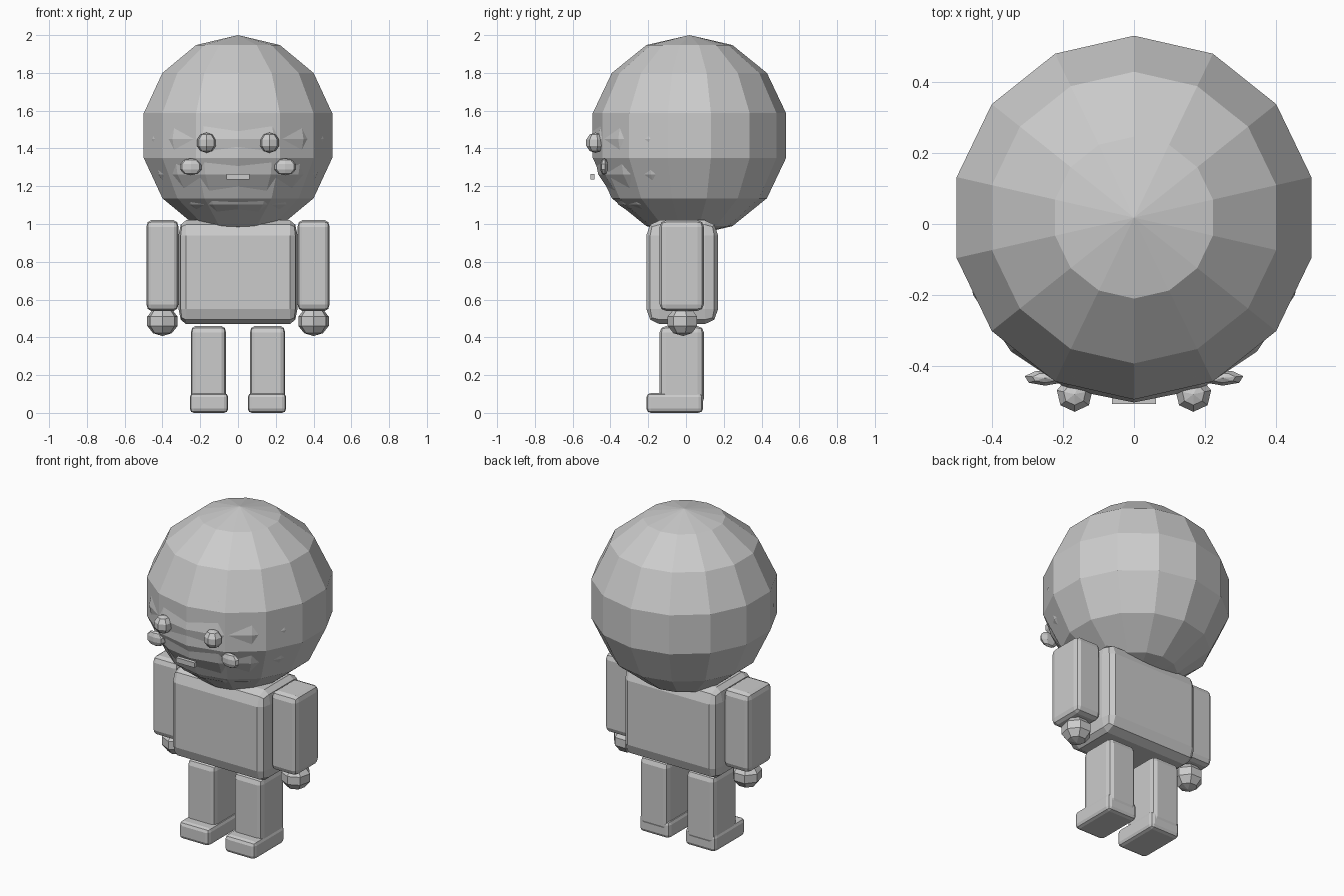
import bpy, bmesh, math
from mathutils import Vector

old = bpy.data.objects.get("Cube")
if old:
    bpy.data.objects.remove(old, do_unlink=True)

GREY = (0.6, 0.6, 0.6, 1.0)
mat = bpy.data.materials.new("plain_grey")
mat.use_nodes = True
mat.diffuse_color = GREY
mat.node_tree.nodes["Principled BSDF"].inputs["Base Color"].default_value = GREY


def finish(name, bm, center):
    """Turn a bmesh into a flat-shaded object."""
    bmesh.ops.recalc_face_normals(bm, faces=bm.faces)
    mesh = bpy.data.meshes.new(name)
    bm.to_mesh(mesh)
    bm.free()
    mesh.materials.append(mat)
    obj = bpy.data.objects.new(name, mesh)
    obj.location = center
    bpy.context.collection.objects.link(obj)
    return obj


def ball(name, center, radii, segments, rings):
    """Low-poly ellipsoid with one vertex column facing the front."""
    bm = bmesh.new()
    rx, ry, rz = radii
    rows = []
    for i in range(1, rings):
        t = math.pi * i / rings
        row = []
        for k in range(segments):
            a = 2 * math.pi * k / segments - math.pi / 2
            row.append(bm.verts.new((rx * math.sin(t) * math.cos(a),
                                     ry * math.sin(t) * math.sin(a),
                                     rz * math.cos(t))))
        rows.append(row)
    top = bm.verts.new((0, 0, rz))
    bottom = bm.verts.new((0, 0, -rz))
    for k in range(segments):
        n = (k + 1) % segments
        bm.faces.new((top, rows[0][k], rows[0][n]))
        bm.faces.new((bottom, rows[-1][n], rows[-1][k]))
        for a, b in zip(rows, rows[1:]):
            bm.faces.new((a[k], b[k], b[n], a[n]))
    return finish(name, bm, center)


def rounded_box(name, low, high, bevel):
    """Box between two corners, with a separate bevel size on each axis."""
    low, high, bevel = Vector(low), Vector(high), Vector(bevel)
    size = high - low
    bm = bmesh.new()
    bmesh.ops.create_cube(bm, size=1)
    bmesh.ops.scale(bm, vec=[s / b for s, b in zip(size, bevel)], verts=bm.verts)
    bmesh.ops.bevel(bm, geom=bm.edges[:], offset=1, segments=2, profile=0.5,
                    affect='EDGES')
    bmesh.ops.scale(bm, vec=bevel, verts=bm.verts)
    return finish(name, bm, (low + high) / 2)


# Head, with a slightly protruding face shell
ball("head", (0, 0.018, 1.468), (0.525, 0.525, 0.532), 14, 7)
ball("face_shell", (0, -0.012, 1.45), (0.49, 0.49, 0.49), 16, 8)

# Mouth plate
bm = bmesh.new()
bmesh.ops.create_cube(bm, size=1)
bmesh.ops.scale(bm, vec=(0.124, 0.022, 0.03), verts=bm.verts)
finish("mouth", bm, (0, -0.495, 1.25))

# Body
rounded_box("torso", (-0.315, -0.21, 0.47), (0.315, 0.17, 1.02),
            (0.04, 0.07, 0.08))

# Paired parts
for side, s in (("left", 1), ("right", -1)):
    def pair_box(part, x0, x1, y0, y1, z0, z1, bevel):
        xs = sorted((s * x0, s * x1))
        rounded_box(f"{side}_{part}", (xs[0], y0, z0), (xs[1], y1, z1), bevel)

    ball(f"{side}_eye", (s * 0.167, -0.479, 1.43), (0.054, 0.052, 0.054), 7, 5)
    ball(f"{side}_cheek", (s * 0.25, -0.433, 1.303), (0.062, 0.023, 0.045), 7, 5)
    pair_box("arm", 0.315, 0.485, -0.14, 0.095, 0.54, 1.02, (0.025, 0.035, 0.035))
    ball(f"{side}_hand", (s * 0.4, -0.015, 0.485), (0.087, 0.087, 0.078), 7, 5)
    pair_box("leg", 0.063, 0.25, -0.14, 0.095, 0.04, 0.46, (0.025, 0.035, 0.035))
    pair_box("foot", 0.052, 0.255, -0.21, 0.09, 0.0, 0.105, (0.022, 0.025, 0.022))
